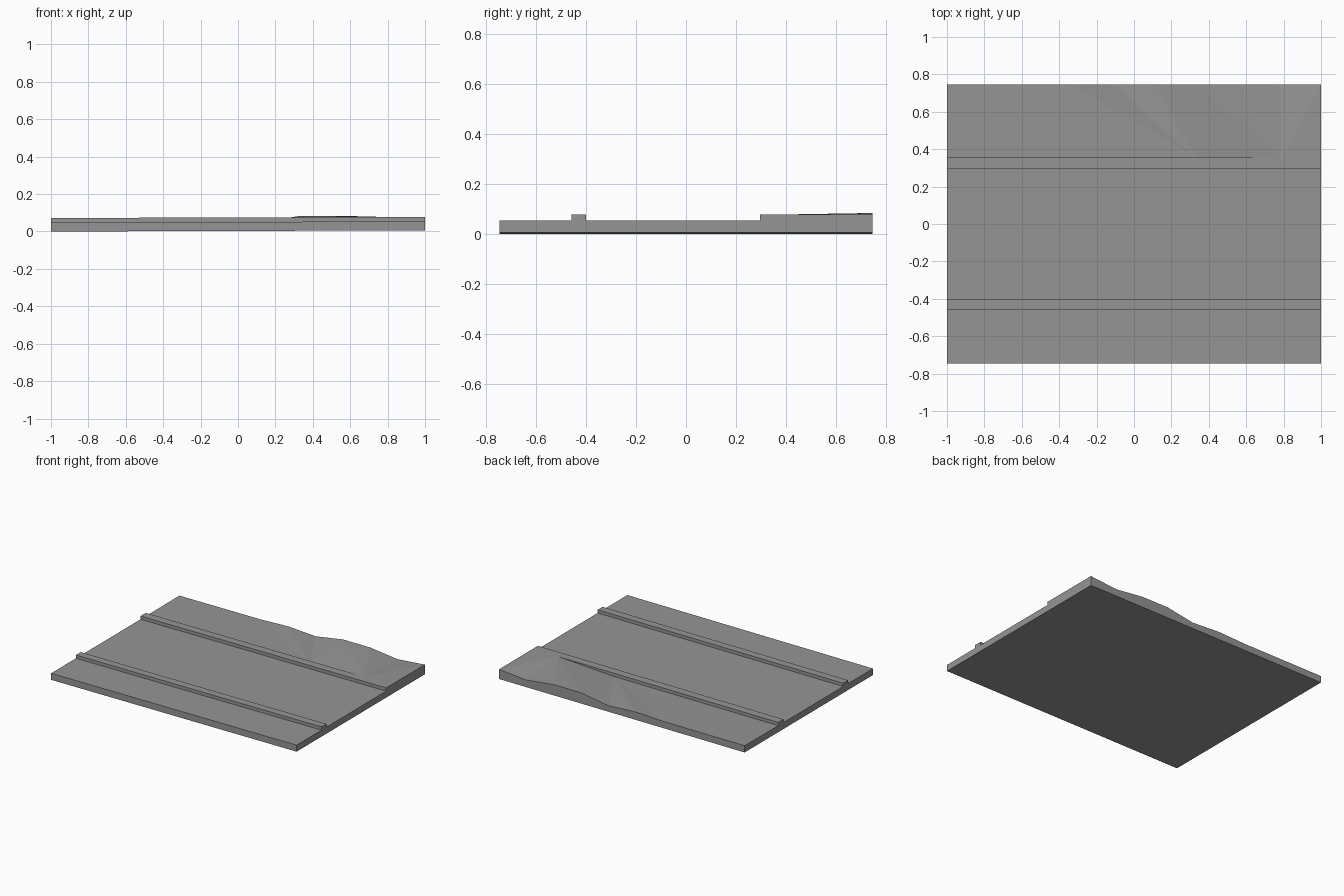
import bpy
import bmesh

cube = bpy.data.objects.get("Cube")
if cube:
    bpy.data.objects.remove(cube)

grey = bpy.data.materials.new("stone grey")
grey.use_nodes = True
colour = (0.30, 0.30, 0.30, 1)
grey.diffuse_color = colour
grey.node_tree.nodes["Principled BSDF"].inputs["Base Color"].default_value = colour

HALF_Y = 0.746
JOIN_Y = 0.355   # back of the rear kerb, where the verge begins
ROAD, KERB = 0.048, 0.072


def finish(name, bm):
    # The whole slab rises very slightly towards +x
    for v in bm.verts:
        v.co.z += 0.003 * (v.co.x + 1)
    bmesh.ops.recalc_face_normals(bm, faces=bm.faces)
    mesh = bpy.data.meshes.new(name)
    bm.to_mesh(mesh)
    bm.free()
    mesh.materials.append(grey)
    obj = bpy.data.objects.new(name, mesh)
    bpy.context.collection.objects.link(obj)
    return obj


# Road slab with two raised kerbs: one cross-section drawn along x
section = [(-HALF_Y, 0), (-HALF_Y, ROAD), (-0.457, ROAD), (-0.457, KERB),
           (-0.40, KERB), (-0.40, ROAD), (0.295, ROAD), (0.295, KERB),
           (JOIN_Y, KERB), (JOIN_Y, 0)]
bm = bmesh.new()
left = [bm.verts.new((-1, y, z)) for y, z in section]
right = [bm.verts.new((1, y, z)) for y, z in section]
bm.faces.new(left)
bm.faces.new(right)
for i in range(len(section)):
    j = (i + 1) % len(section)
    bm.faces.new((left[i], left[j], right[j], right[i]))
finish("road_slab", bm)

# Uneven verge behind the rear kerb
bm = bmesh.new()
inner = [bm.verts.new((x, JOIN_Y, z)) for x, z in
         ((-1, ROAD), (0.333, ROAD), (0.79, KERB), (1, KERB))]
heights = [0.05, 0.05, 0.05, 0.05, 0.058, 0.044, 0.08, 0.079, 0.052, 0.071]
outer = [bm.verts.new((-1 + 2 * i / 9, HALF_Y, z)) for i, z in enumerate(heights)]
base = [bm.verts.new(p) for p in
        ((-1, JOIN_Y, 0), (1, JOIN_Y, 0), (1, HALF_Y, 0), (-1, HALF_Y, 0))]


def fan(hub, rim):
    for a, b in zip(rim, rim[1:]):
        bm.faces.new((hub, a, b))


fan(inner[0], outer[:4])
fan(inner[1], [inner[0]] + outer[3:7])
fan(inner[2], [inner[1]] + outer[6:] + [inner[3]])
bm.faces.new(base)
bm.faces.new([base[3], base[2]] + outer[::-1])
bm.faces.new((base[0], base[3], outer[0], inner[0]))
bm.faces.new((base[1], base[2], outer[-1], inner[3]))
finish("rear_verge", bm)
